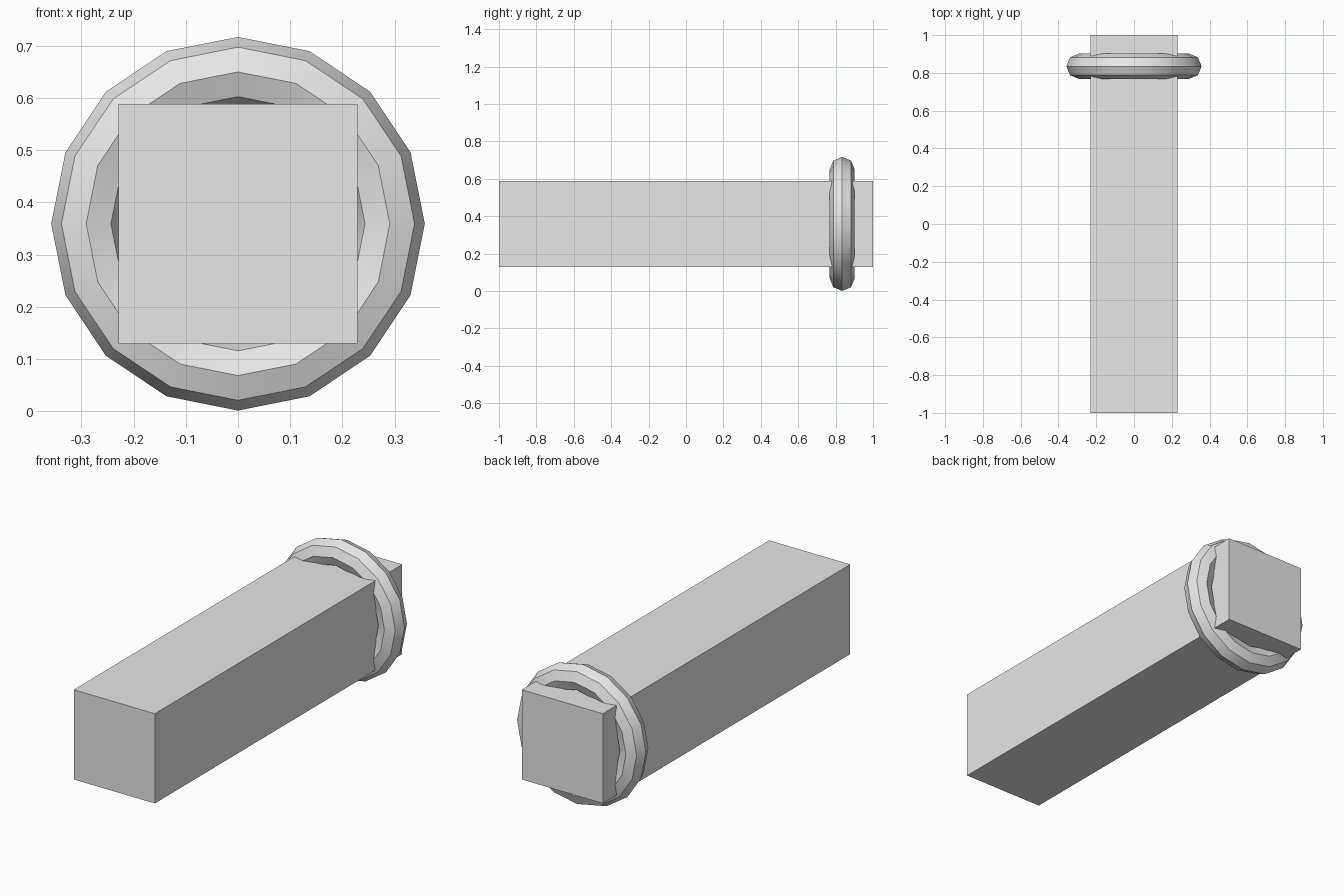
import bpy
from math import radians

cube = bpy.data.objects.get("Cube")
if cube:
    bpy.data.objects.remove(cube, do_unlink=True)

AXIS_Z = 0.359   # height of the handle's centre line

grey = bpy.data.materials.new("plain_grey")
grey.use_nodes = True
grey.diffuse_color = (0.8, 0.8, 0.8, 1)
grey.node_tree.nodes["Principled BSDF"].inputs["Base Color"].default_value = grey.diffuse_color


def finish(name):
    obj = bpy.context.object
    obj.name = name
    obj.data.materials.clear()
    obj.data.materials.append(grey)
    return obj


# Long square bar running front to back
bpy.ops.mesh.primitive_cube_add(size=1, location=(0, 0, AXIS_Z))
bar = finish("square_bar")
bar.scale = (0.459, 2, 0.459)
bpy.ops.object.transform_apply(location=False, rotation=False, scale=True)

# Faceted ring around the back end, smooth along its length only
bpy.ops.mesh.primitive_torus_add(
    major_segments=16, minor_segments=8, major_radius=0.291, minor_radius=0.067,
    location=(0, 0.835, AXIS_Z), rotation=(radians(90), 0, 0))
finish("ring")
bpy.ops.object.shade_smooth_by_angle(angle=radians(30))
